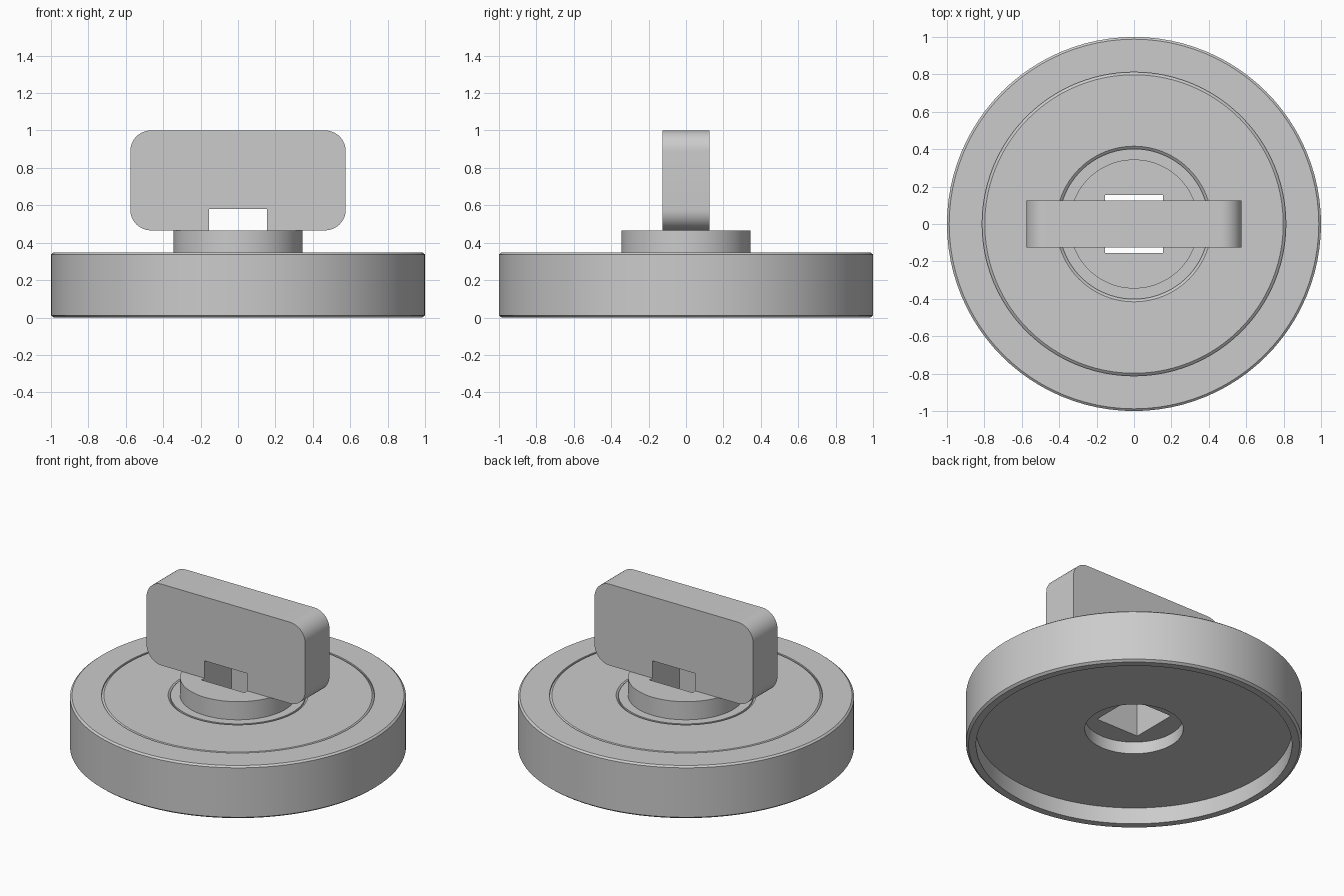
import bpy, bmesh, math

if "Cube" in bpy.data.objects:
    bpy.data.objects.remove(bpy.data.objects["Cube"])

def finish(name, bm):
    bmesh.ops.recalc_face_normals(bm, faces=bm.faces)
    me = bpy.data.meshes.new(name)
    bm.to_mesh(me)
    bm.free()
    ob = bpy.data.objects.new(name, me)
    bpy.context.collection.objects.link(ob)
    bpy.ops.object.select_all(action='DESELECT')
    ob.select_set(True)
    bpy.context.view_layer.objects.active = ob
    return ob

def lathe(name, profile, steps=96):
    bm = bmesh.new()
    vs = [bm.verts.new((r, 0, z)) for r, z in profile]
    es = [bm.edges.new(p) for p in zip(vs, vs[1:])]
    bmesh.ops.spin(bm, geom=vs + es, axis=(0, 0, 1), cent=(0, 0, 0),
                   angle=2 * math.pi, steps=steps, use_duplicate=False)
    bmesh.ops.remove_doubles(bm, verts=bm.verts, dist=1e-4)
    return finish(name, bm)

# Lid: recessed underside, grooved top and raised hub
top, low = 0.347, 0.336
lid = lathe("lid", [
    (0, 0.187), (0.293, 0.187), (0.293, 0.108), (0.94, 0.108), (0.94, 0),
    (0.985, 0), (1, 0.012), (1, 0.337), (0.988, top),
    (0.812, top), (0.812, low), (0.798, top),
    (0.416, top), (0.402, low), (0.402, top),
    (0.345, top), (0.345, 0.466), (0, 0.466)])

# Square shaft hole through the hub
bm = bmesh.new()
bmesh.ops.create_cube(bm, size=1)
bmesh.ops.scale(bm, vec=(0.312, 0.312, 1), verts=bm.verts)
bmesh.ops.translate(bm, vec=(0, 0, 0.3), verts=bm.verts)
cutter = finish("shaft_hole_cutter", bm)
cutter.hide_render = True
bpy.ops.object.select_all(action='DESELECT')
lid.select_set(True)
bpy.context.view_layer.objects.active = lid
mod = lid.modifiers.new("shaft_hole", 'BOOLEAN')
mod.operation, mod.solver, mod.object = 'DIFFERENCE', 'EXACT', cutter
bpy.ops.object.modifier_apply(modifier=mod.name)
bpy.data.objects.remove(cutter)
bpy.ops.object.shade_smooth_by_angle(angle=math.radians(25))

# Handle: rounded plate with a notch at the bottom
hx, z0, z1, r, hy = 0.576, 0.466, 1.0, 0.11, 0.126
pts = [(-0.156, z0), (-0.156, 0.58), (0.156, 0.58), (0.156, z0)]
for cx, cz, a0 in ((hx - r, z0 + r, -90), (hx - r, z1 - r, 0),
                   (r - hx, z1 - r, 90), (r - hx, z0 + r, 180)):
    for i in range(13):
        a = math.radians(a0 + i * 7.5)
        pts.append((cx + r * math.cos(a), cz + r * math.sin(a)))
bm = bmesh.new()
face = bm.faces.new([bm.verts.new((x, -hy, z)) for x, z in pts])
ext = bmesh.ops.extrude_face_region(bm, geom=[face], use_keep_orig=True)
bmesh.ops.translate(bm, vec=(0, 2 * hy, 0),
                    verts=[v for v in ext["geom"] if isinstance(v, bmesh.types.BMVert)])
finish("handle", bm)
bpy.ops.object.shade_smooth_by_angle(angle=math.radians(25))
